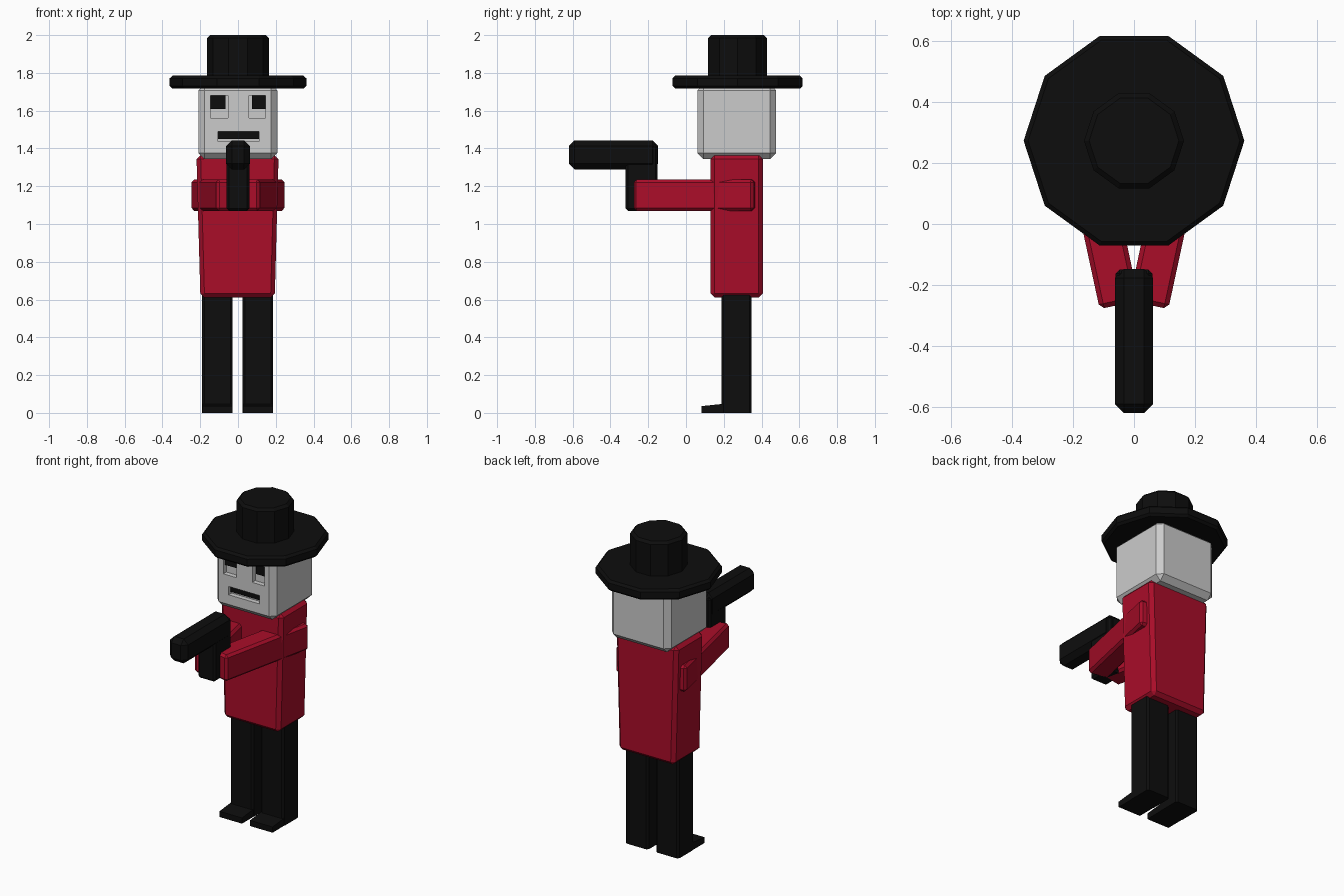
import bpy, bmesh, math
from mathutils import Matrix, Vector

if "Cube" in bpy.data.objects:
    bpy.data.objects.remove(bpy.data.objects["Cube"])


def material(name, color):
    m = bpy.data.materials.new(name)
    m.diffuse_color = (*color, 1)
    m.use_nodes = True
    m.node_tree.nodes["Principled BSDF"].inputs["Base Color"].default_value = m.diffuse_color
    return m


BLACK = material("black", (0.004, 0.004, 0.004))
RED = material("red", (0.40, 0.004, 0.022))


def finish(name, bm, mat=None):
    bmesh.ops.recalc_face_normals(bm, faces=bm.faces)
    me = bpy.data.meshes.new(name)
    bm.to_mesh(me)
    bm.free()
    ob = bpy.data.objects.new(name, me)
    bpy.context.collection.objects.link(ob)
    if mat:
        me.materials.append(mat)
    return ob


def bevel(bm, width, edges=None):
    bmesh.ops.bevel(bm, geom=list(edges or bm.edges), offset=width, segments=1,
                    affect='EDGES', profile=0.5)


def add_box(bm, x, y, z):
    """Box between the (low, high) limits on each axis."""
    size = [b - a for a, b in (x, y, z)]
    mid = Vector([(a + b) / 2 for a, b in (x, y, z)])
    bmesh.ops.create_cube(bm, size=1, matrix=Matrix.Translation(mid) @ Matrix.Diagonal((*size, 1)))


def box(name, x, y, z, mat=None, width=0.0):
    bm = bmesh.new()
    add_box(bm, x, y, z)
    if width:
        bevel(bm, width)
    return finish(name, bm, mat)


def disc(name, r, z0, z1, width, sides=10):
    """Ten-sided bevelled cylinder on the hat axis."""
    bm = bmesh.new()
    bmesh.ops.create_cone(bm, cap_ends=True, segments=sides, radius1=r, radius2=r, depth=z1 - z0,
                          matrix=Matrix.Translation((0, 0.273, (z0 + z1) / 2))
                          @ Matrix.Rotation(HAT_TURN, 4, 'Z'))
    # put a corner on the x axis
    corner = max(bm.verts, key=lambda v: v.co.x).co
    turn = -math.atan2(corner.y - 0.273, corner.x)
    bmesh.ops.rotate(bm, verts=bm.verts, cent=(0, 0.273, 0), matrix=Matrix.Rotation(turn, 3, 'Z'))
    rims = [e for e in bm.edges if abs(e.verts[0].co.z - e.verts[1].co.z) < 1e-4]
    bevel(bm, width, rims)
    return finish(name, bm, BLACK)


HAT_TURN = math.radians(5)

# Hat
disc("hat_brim", 0.362, 1.717, 1.785, 0.014)
disc("hat_crown", 0.164, 1.75, 2.0, 0.016)

# Head with recessed eyes and mouth
head = box("head", (-0.21, 0.208), (0.06, 0.477), (1.343, 1.74), width=0.033)
recesses = [((-0.145, -0.053), (1.56, 1.68)), ((0.058, 0.145), (1.56, 1.68)),
            ((-0.107, 0.11), (1.437, 1.49))]
bm = bmesh.new()
for x, z in recesses:
    add_box(bm, x, (0.0, 0.09), z)
cutter = finish("face_cutter", bm)
cutter.hide_render = True
cutter.hide_set(True)
cut = head.modifiers.new("face", 'BOOLEAN')
cut.object = cutter
cut.operation = 'DIFFERENCE'
cut.solver = 'EXACT'

box("left_pupil", (-0.145, -0.065), (0.078, 0.1), (1.61, 1.68), BLACK)
box("right_pupil", (0.073, 0.145), (0.078, 0.1), (1.61, 1.68), BLACK)
box("mouth", (-0.107, 0.11), (0.078, 0.1), (1.45, 1.49), BLACK)

# Tapered coat
bm = bmesh.new()
add_box(bm, (-0.22, 0.215), (0.13, 0.407), (0.61, 1.365))
for v in bm.verts:
    if v.co.z < 1:
        v.co.x *= 0.905
bevel(bm, 0.022)
finish("torso", bm, RED)

for side, s in (("left", -1), ("right", 1)):
    # Arm angled inward to the grip
    back, front = Vector((s * 0.185, 0.37, 1.153)), Vector((s * 0.048, -0.265, 1.153))
    d = front - back
    bm = bmesh.new()
    add_box(bm, (-0.066, 0.066), (-d.length / 2, d.length / 2), (-0.083, 0.083))
    bevel(bm, 0.015)
    bm.transform(Matrix.Translation((back + front) / 2)
                 @ Matrix.Rotation(math.atan2(d.y, d.x) + math.pi / 2, 4, 'Z'))
    finish(side + "_arm", bm, RED)

    # Leg with bevelled uprights
    cx = s * 0.107 - 0.002
    bm = bmesh.new()
    add_box(bm, (cx - 0.081, cx + 0.081), (0.188, 0.347), (0.0, 0.63))
    bevel(bm, 0.012, [e for e in bm.edges if abs(e.verts[0].co.z - e.verts[1].co.z) > 0.1])
    finish(side + "_leg", bm, BLACK)

    # Wedge foot
    bm = bmesh.new()
    add_box(bm, (cx - 0.079, cx + 0.079), (0.083, 0.2), (0.0, 0.048))
    for v in bm.verts:
        if v.co.y < 0.1 and v.co.z > 0.02:
            v.co.z = 0.036
    finish(side + "_foot", bm, BLACK)

# Hand-held pistol
box("pistol_barrel", (-0.063, 0.063), (-0.62, -0.147), (1.289, 1.443), BLACK, 0.03)
box("pistol_grip", (-0.06, 0.06), (-0.32, -0.15), (1.07, 1.42), BLACK, 0.012)
